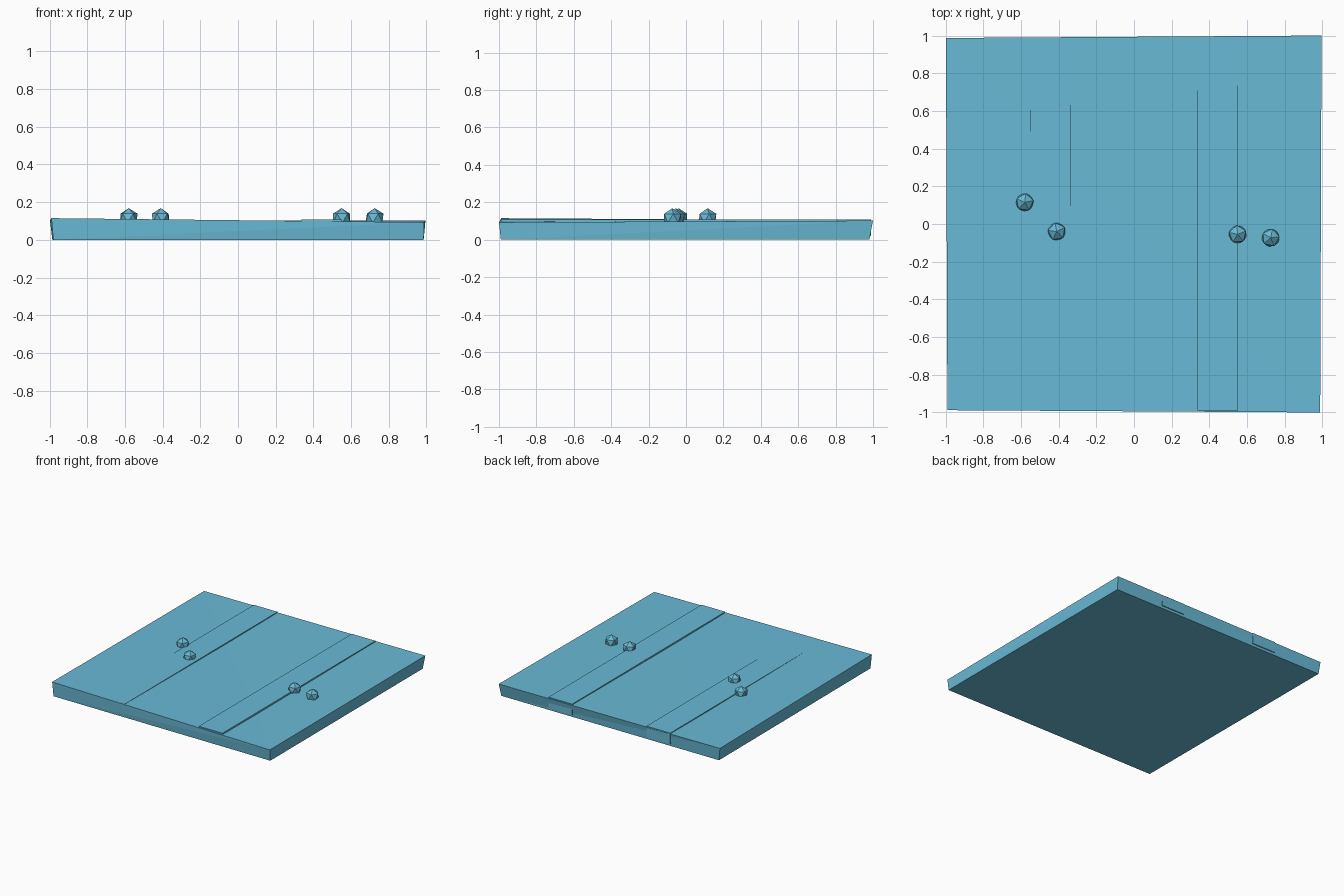
import bpy
import bmesh

cube = bpy.data.objects.get("Cube")
if cube:
    bpy.data.objects.remove(cube, do_unlink=True)

# Single pale blue material
blue = bpy.data.materials.new("pale_blue")
blue.use_nodes = True
colour = (0.14, 0.49, 0.67, 1)
blue.diffuse_color = colour
blue.node_tree.nodes["Principled BSDF"].inputs["Base Color"].default_value = colour


def add_object(name, bm):
    bmesh.ops.recalc_face_normals(bm, faces=bm.faces[:])
    mesh = bpy.data.meshes.new(name)
    bm.to_mesh(mesh)
    bm.free()
    mesh.materials.append(blue)
    obj = bpy.data.objects.new(name, mesh)
    bpy.context.collection.objects.link(obj)
    return obj


# Ground slab with slightly uneven corners and creased side walls
bm = bmesh.new()
low = [bm.verts.new(p) for p in
       [(-0.98, -0.985, 0), (0.985, -0.99, 0), (0.985, 0.98, 0), (-0.985, 0.98, 0)]]
top = [bm.verts.new(p) for p in
       [(-0.99, -0.988, 0.115), (0.988, -1, 0.093), (0.995, 1, 0.102), (-0.998, 0.987, 0.103)]]
for i in range(4):
    j = (i + 1) % 4
    bm.faces.new((low[i], low[j], top[j]))
    bm.faces.new((low[i], top[j], top[i]))
bm.faces.new((top[0], top[1], top[3]))
bm.faces.new((top[1], top[2], top[3]))
bm.faces.new(low[::-1])
add_object("ground_slab", bm)

# Raised strips running front to back
for name, x in (("right_strip", -0.442), ("left_strip", 0.445)):
    bm = bmesh.new()
    bmesh.ops.create_cube(bm, size=1)
    bmesh.ops.scale(bm, vec=(0.215, 1.978, 0.089), verts=bm.verts)
    strip = add_object(name, bm)
    strip.location = (x, 0, 0.0645)

# Faceted pebbles
pebbles = [(-0.58, 0.115, 0.2), (-0.41, -0.04, 0.5), (0.55, -0.055, 0.4), (0.725, -0.073, 0.1)]
for n, (x, y, turn) in enumerate(pebbles, 1):
    bm = bmesh.new()
    bmesh.ops.create_icosphere(bm, subdivisions=1, radius=0.053)
    pebble = add_object(f"pebble_{n}", bm)
    pebble.location = (x, y, 0.115)
    pebble.rotation_euler.z = turn
